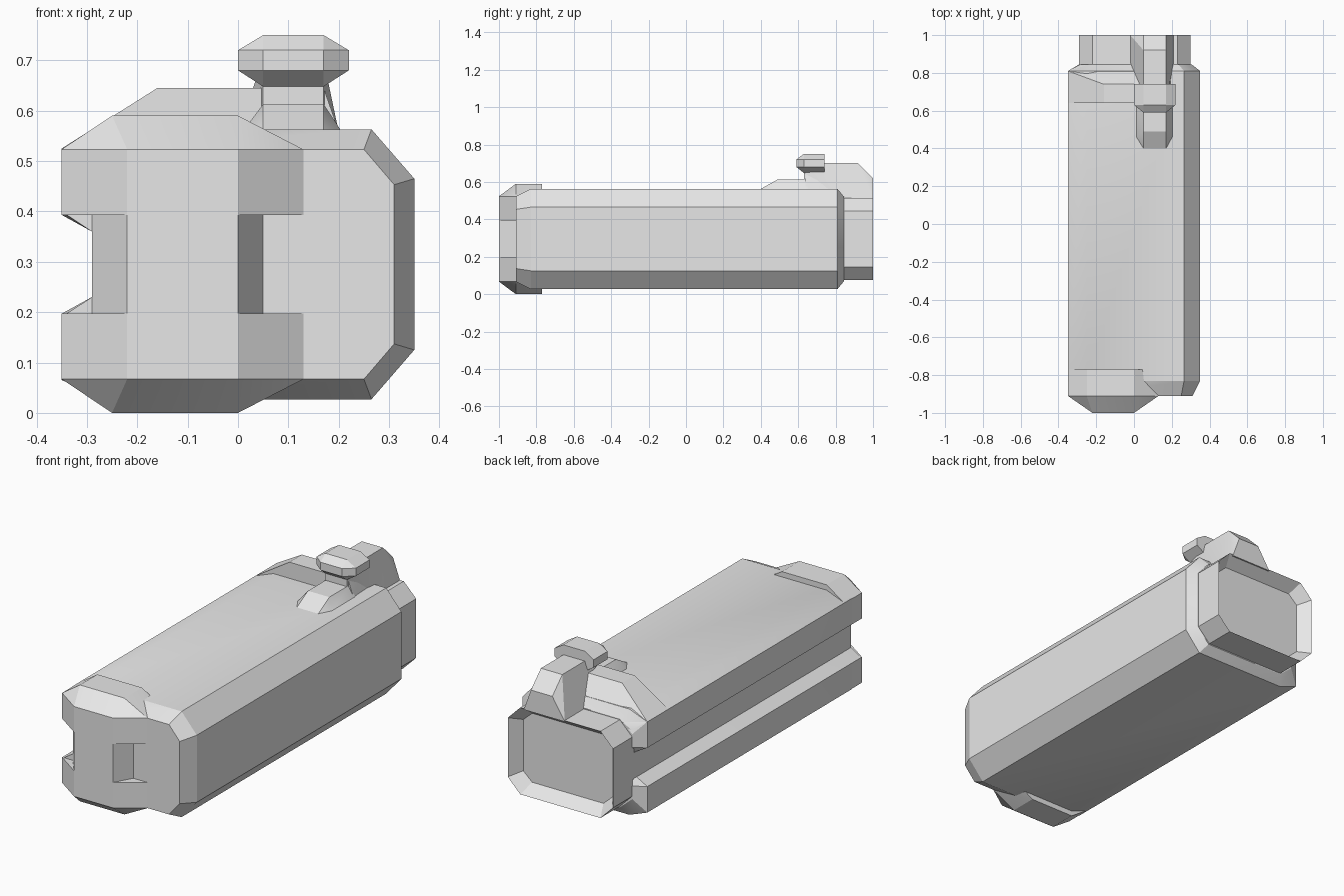
import bpy, bmesh, math

cube = bpy.data.objects.get("Cube")
if cube:
    bpy.data.objects.remove(cube, do_unlink=True)

grey = bpy.data.materials.new("plain_grey")
grey.use_nodes = True
grey.diffuse_color = (0.8, 0.8, 0.8, 1)
grey.node_tree.nodes["Principled BSDF"].inputs["Base Color"].default_value = (0.8, 0.8, 0.8, 1)


def finish(name, bm):
    bmesh.ops.recalc_face_normals(bm, faces=bm.faces[:])
    mesh = bpy.data.meshes.new(name)
    bm.to_mesh(mesh)
    bm.free()
    mesh.materials.append(grey)
    obj = bpy.data.objects.new(name, mesh)
    bpy.context.collection.objects.link(obj)
    bpy.ops.object.select_all(action="DESELECT")
    obj.select_set(True)
    bpy.context.view_layer.objects.active = obj
    bpy.ops.object.shade_smooth_by_angle(angle=math.radians(25))
    return obj


def loft(name, rings):
    """Skin matching (x, z) sections placed along y and cap both ends."""
    bm = bmesh.new()
    loops = [[bm.verts.new((x, y, z)) for x, z in pts] for y, pts in rings]
    n = len(loops[0])
    for a, b in zip(loops, loops[1:]):
        for i in range(n):
            j = (i + 1) % n
            bm.faces.new((a[i], a[j], b[j], b[i]))
    bm.faces.new(loops[0])
    bm.faces.new(loops[-1])
    return finish(name, bm)


def hull(name, points):
    """Flat-sided convex solid around its corner points."""
    bm = bmesh.new()
    for p in points:
        bm.verts.new(p)
    res = bmesh.ops.convex_hull(bm, input=bm.verts[:])
    loose = {v for v in res["geom_interior"] + res["geom_unused"]
             if isinstance(v, bmesh.types.BMVert)}
    bmesh.ops.delete(bm, geom=list(loose), context="VERTS")
    bmesh.ops.dissolve_limit(bm, angle_limit=0.01, verts=bm.verts[:], edges=bm.edges[:])
    return finish(name, bm)


def both(xs, yz):
    return [(x, y, z) for x in xs for y, z in yz]


MID = 0.295  # height of the symmetry plane


def mirrored(half):
    """Close a section by reflecting its upper half in the mid plane."""
    return half + [(x, 2 * MID - z) for x, z in reversed(half)]


# Main body with a groove down its right-hand side
full = mirrored([(-.29, .36), (-.35, .393), (-.35, .525), (-.25, .563), (.265, .563), (.35, .465)])
front = mirrored([(-.29, .36), (-.34, .393), (-.34, .51), (-.25, .523), (.25, .523), (.31, .453)])
back = mirrored([(-.285, .36), (-.29, .393), (-.29, .46), (-.22, .52), (.235, .52), (.305, .445)])
loft("main_body", [(-.91, front), (-.83, full), (.81, full), (.845, back)])

# Rear neck with a recessed end
neck = mirrored([(-.29, .445), (-.22, .515), (.23, .515), (.3, .445)])
inner = mirrored([(-.245, .425), (-.195, .47), (.205, .47), (.255, .425)])
loft("rear_neck", [(.83, neck), (1, neck), (.94, inner)])

# Front block: matching upper and lower jaws with a narrower centre
jaw = both((-.22, 0), [(-1, .393), (-1, .523)])
jaw += both((-.35,), [(y, z) for y in (-.91, -.77) for z in (.393, .523)])
jaw += both((-.25, 0), [(-.91, .59), (-.77, .59)])
jaw += both((.05,), [(-.91, .56), (-.77, .56)])
jaw += both((.13,), [(-.91, .393), (-.91, .523)])
hull("upper_jaw", jaw)
hull("lower_jaw", [(x, y, 2 * MID - z) for x, y, z in jaw])
plan = [(-.22, -1), (0, -1), (.05, -.91), (.05, -.8), (-.29, -.8), (-.29, -.91)]
hull("jaw_centre", [(x, y, z) for x, y in plan for z in (.197, .393)])

# Raised rear hump with a steep front wall and a sloping back
hull("rear_hump", both((-.16, .17), [(.64, .645), (.74, .645)])
     + both((-.35,), [(.64, .525), (.81, .525)])
     + [(.2, .64, .56), (-.285, .845, .48), (-.22, .845, .515), (.2, .845, .52)])

# Post flaring out onto the neck
hull("rear_post", both((.05, .17), [(.63, .5), (.63, .7), (.92, .7), (1, .62)])
     + both((-.02, .21), [(.86, .51), (1, .51)]))

# Low ramp in front of the post
hull("front_ramp", both((.05, .17), [(.395, .56), (.49, .613), (.65, .613)])
     + both((.01, .205), [(.46, .56), (.65, .56)]))

# Bevelled thumb knob
hull("thumb_knob", both((.05, .17), [(.59, .68), (.59, .72), (.63, .75), (.63, .648), (.74, .75), (.74, .648)])
     + both((0, .22), [(.63, .68), (.63, .72), (.74, .68), (.74, .72)]))
